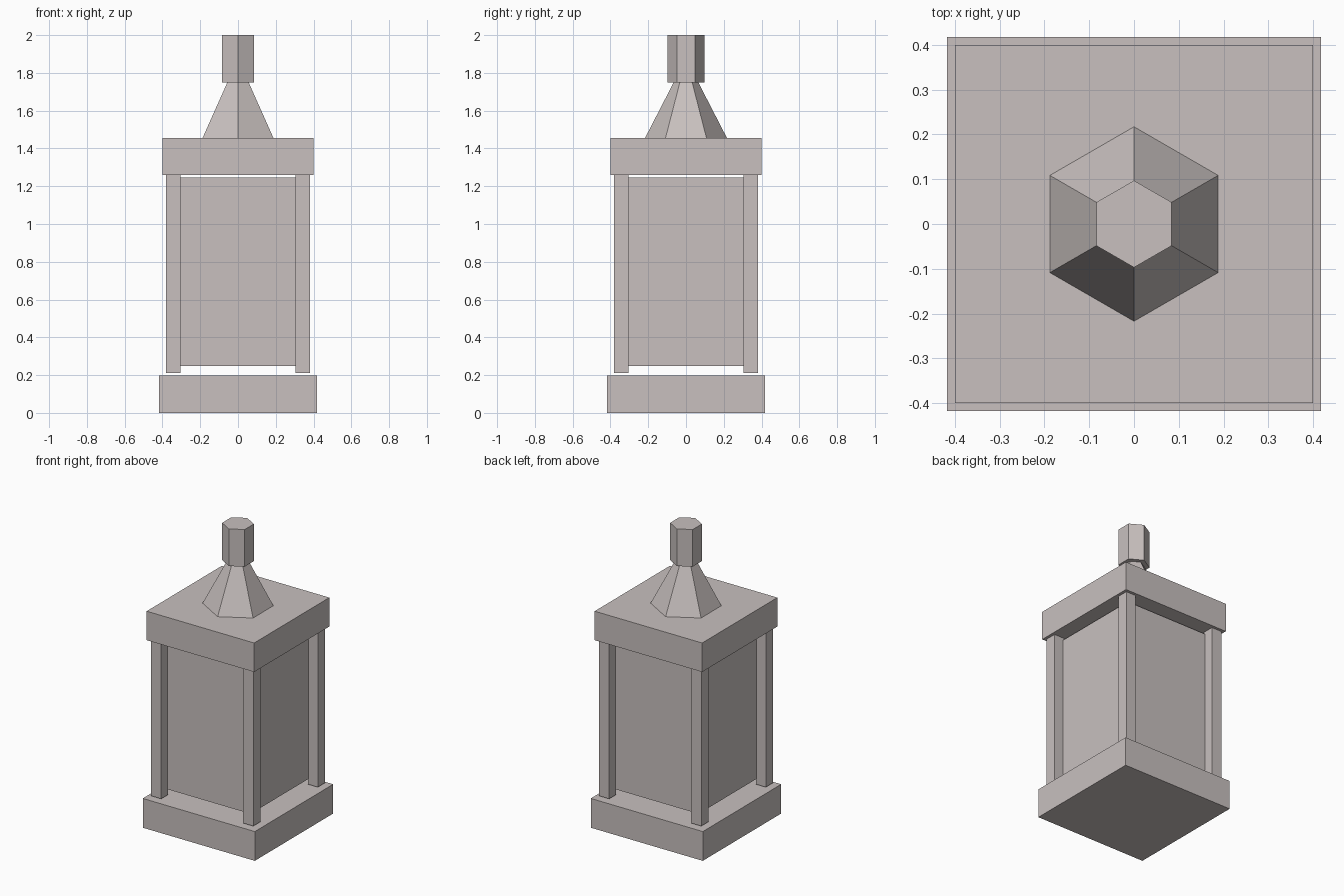
import bpy
import math

cube = bpy.data.objects.get("Cube")
if cube:
    bpy.data.objects.remove(cube, do_unlink=True)

# One stone colour for the whole lantern
stone = bpy.data.materials.new("warm_grey_stone")
stone.use_nodes = True
colour = (0.58, 0.53, 0.52, 1)
stone.diffuse_color = colour
stone.node_tree.nodes["Principled BSDF"].inputs["Base Color"].default_value = colour


def finish(name):
    obj = bpy.context.object
    obj.name = name
    obj.data.materials.append(stone)
    return obj


def box(name, half, low, high, x=0, y=0):
    bpy.ops.mesh.primitive_cube_add(size=2, location=(x, y, (low + high) / 2))
    obj = finish(name)
    obj.scale = (half, half, (high - low) / 2)
    return obj


def hexagon(name, bottom, top, low, high):
    bpy.ops.mesh.primitive_cone_add(vertices=6, radius1=bottom, radius2=top,
                                    depth=high - low, location=(0, 0, (low + high) / 2))
    return finish(name)


# Square body
box("base", 0.417, 0, 0.197)
box("lantern_body", 0.312, 0.248, 1.245)
box("roof_slab", 0.4, 1.26, 1.455)

# Corner posts
for side, x in (("left", 1), ("right", -1)):
    for end, y in (("front", -1), ("back", 1)):
        box(f"{end}_{side}_post", 0.0375, 0.21, 1.26, x * 0.343, y * 0.343)

# Hexagonal spire and finial
hexagon("spire", 0.217, 0.065, 1.455, 1.75)
hexagon("finial", 0.097, 0.097, 1.75, 2)
